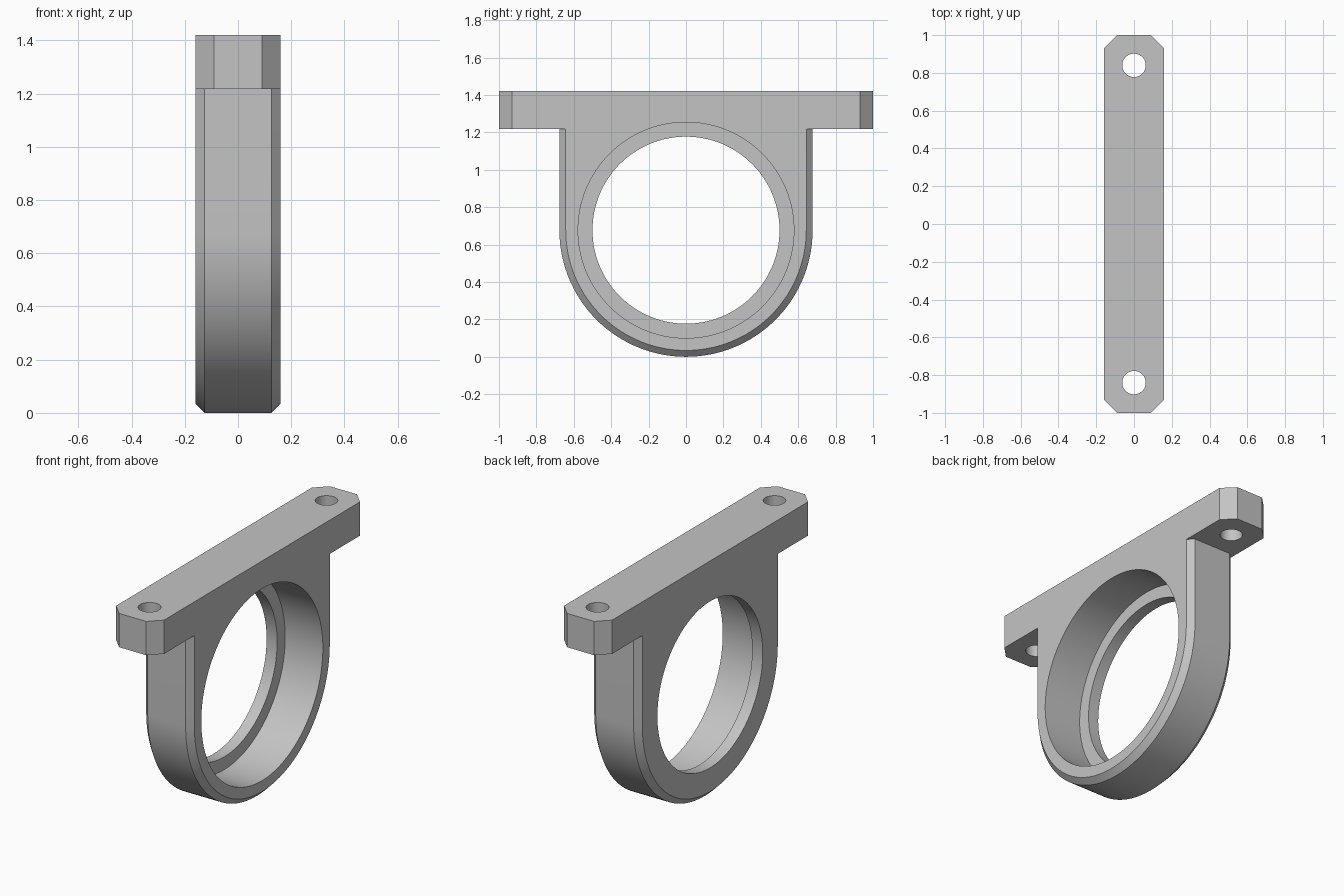
import bpy, bmesh, math

if "Cube" in bpy.data.objects:
    bpy.data.objects.remove(bpy.data.objects["Cube"])

HALF_W = 0.16      # half thickness across x
CZ = 0.677         # bore axis height
R_OUT = 0.677      # outer radius of the ring
TOP = 1.42
FLANGE_Z = 1.217   # underside of the flange


def loft(name, rings):
    """Closed solid through a list of rings with equal point counts."""
    bm = bmesh.new()
    loops = [[bm.verts.new(p) for p in ring] for ring in rings]
    for a, b in zip(loops, loops[1:]):
        for i in range(len(a)):
            j = (i + 1) % len(a)
            bm.faces.new((a[i], a[j], b[j], b[i]))
    bm.faces.new(loops[0])
    bm.faces.new(loops[-1])
    bmesh.ops.recalc_face_normals(bm, faces=bm.faces)
    mesh = bpy.data.meshes.new(name)
    bm.to_mesh(mesh)
    bm.free()
    ob = bpy.data.objects.new(name, mesh)
    bpy.context.collection.objects.link(ob)
    return ob


def u_ring(x, r, n=72):
    """U outline: half circle below, straight sides up into the flange."""
    pts = [(x, r * math.cos(a), CZ + r * math.sin(a))
           for a in (math.pi + math.pi * i / n for i in range(n + 1))]
    return [(x, -r, 1.32)] + pts + [(x, r, 1.32)]


def x_circle(x, r, n=128):
    return [(x, r * math.cos(2 * math.pi * i / n), CZ + r * math.sin(2 * math.pi * i / n))
            for i in range(n)]


def z_circle(y, z, r, n=48):
    return [(r * math.cos(2 * math.pi * i / n), y + r * math.sin(2 * math.pi * i / n), z)
            for i in range(n)]


def flange_ring(z, w=HALF_W, l=1.0, c=0.07):
    return [(w, l - c, z), (w - c, l, z), (c - w, l, z), (-w, l - c, z),
            (-w, c - l, z), (c - w, -l, z), (w - c, -l, z), (w, c - l, z)]


def combine(target, tool, operation):
    mod = target.modifiers.new(operation.lower(), 'BOOLEAN')
    mod.operation = operation
    mod.solver = 'EXACT'
    mod.object = tool
    bpy.context.view_layer.objects.active = target
    bpy.ops.object.modifier_apply(modifier=mod.name)
    bpy.data.objects.remove(tool)


# U-shaped housing with chamfered outer edges
C = 0.034
bracket = loft("bearing_bracket", [u_ring(-HALF_W, R_OUT - C), u_ring(C - HALF_W, R_OUT),
                                   u_ring(HALF_W - C, R_OUT), u_ring(HALF_W, R_OUT - C)])

# Mounting flange with clipped corners
combine(bracket, loft("flange", [flange_ring(FLANGE_Z), flange_ring(TOP)]), 'UNION')

# Stepped bore: wide pocket from +x, narrow lip at -x
combine(bracket, loft("bore", [x_circle(-0.3, 0.5), x_circle(-0.09, 0.5),
                               x_circle(-0.09, 0.577), x_circle(0.3, 0.577)]), 'DIFFERENCE')

# Bolt holes
for y in (-0.84, 0.84):
    combine(bracket, loft("bolt_hole", [z_circle(y, 1.1, 0.062), z_circle(y, 1.5, 0.062)]),
            'DIFFERENCE')

# Single grey finish
grey = bpy.data.materials.new("light_grey")
grey.diffuse_color = (0.55, 0.55, 0.55, 1)
grey.use_nodes = True
grey.node_tree.nodes["Principled BSDF"].inputs["Base Color"].default_value = grey.diffuse_color
bracket.data.materials.clear()
bracket.data.materials.append(grey)

bpy.ops.object.select_all(action='DESELECT')
bracket.select_set(True)
bpy.context.view_layer.objects.active = bracket
bpy.ops.object.shade_smooth_by_angle(angle=math.radians(25))
